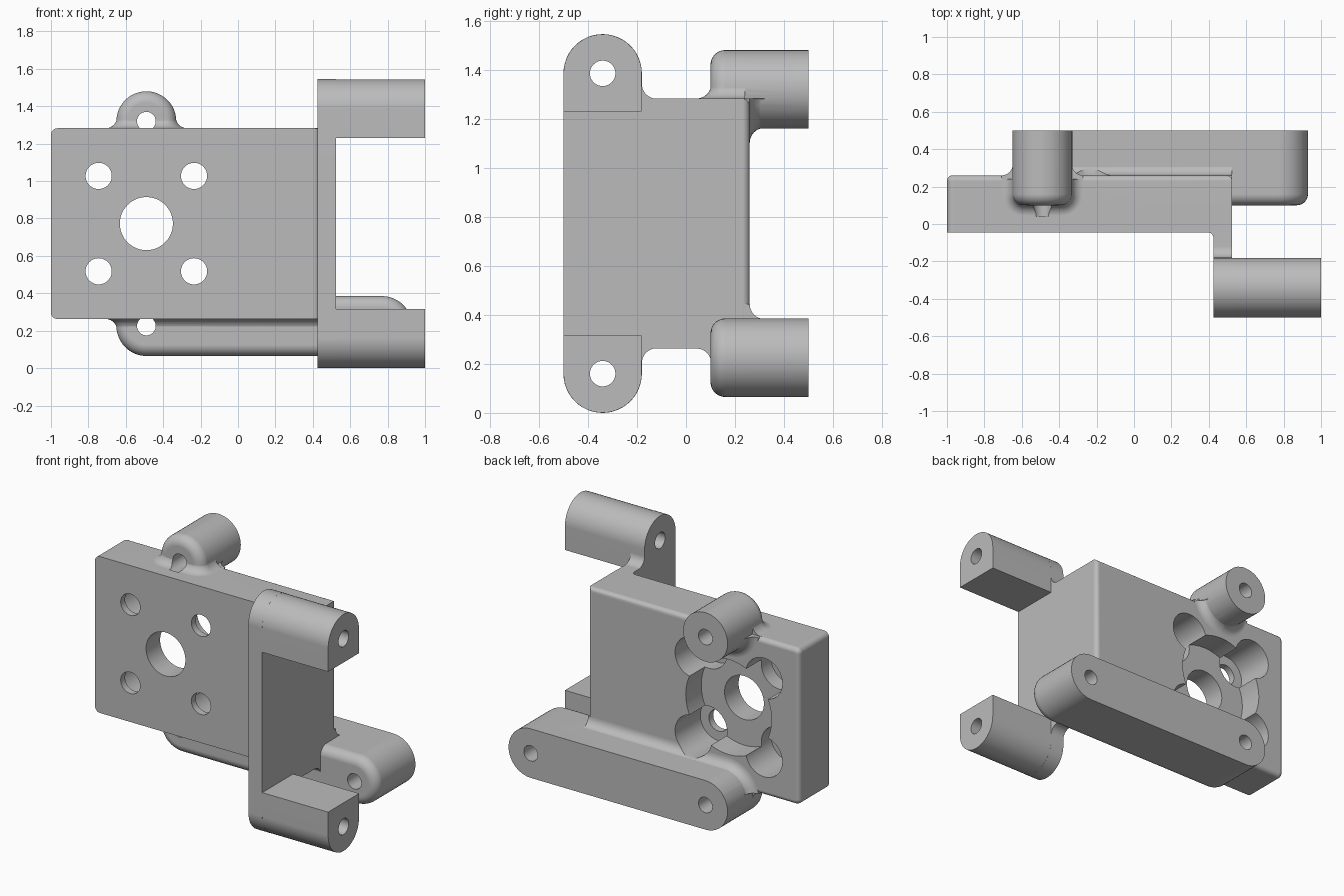
import bpy, bmesh
from math import sin, cos, pi

if "Cube" in bpy.data.objects:
    bpy.data.objects.remove(bpy.data.objects["Cube"])

ZC = 0.7725                      # mid height, everything mirrors about it
HALF = 0.51                      # half height of the plate
LEFT, RIGHT, FRONT, BACK = -1.0, 0.525, -0.045, 0.26
F = 0.06                         # fillet radius
R = 0.16                         # lug and boss radius
STEPS = [k * pi / 16 for k in range(9)]

grey = bpy.data.materials.new("plain grey")
grey.diffuse_color = (0.5, 0.5, 0.5, 1)
grey.use_nodes = True
grey.node_tree.nodes["Principled BSDF"].inputs["Base Color"].default_value = grey.diffuse_color


def loft(name, rings):
    """Closed solid through rings that have equal point counts."""
    bm = bmesh.new()
    rows = [[bm.verts.new(p) for p in ring] for ring in rings]
    n = len(rows[0])
    for a, b in zip(rows, rows[1:]):
        for i in range(n):
            j = (i + 1) % n
            bm.faces.new((a[i], a[j], b[j], b[i]))
    bm.faces.new(rows[0])
    bm.faces.new(rows[-1])
    bmesh.ops.remove_doubles(bm, verts=bm.verts, dist=1e-5)
    bmesh.ops.recalc_face_normals(bm, faces=bm.faces)
    me = bpy.data.meshes.new(name)
    bm.to_mesh(me)
    bm.free()
    me.materials.append(grey)
    ob = bpy.data.objects.new(name, me)
    bpy.context.collection.objects.link(ob)
    return ob


def arc(cx, cy, r, a0, a1, n=8):
    return [(cx + r * cos(a0 + (a1 - a0) * k / n), cy + r * sin(a0 + (a1 - a0) * k / n))
            for k in range(n + 1)]


def combine(body, other, op):
    mod = body.modifiers.new(op, 'BOOLEAN')
    mod.operation, mod.solver, mod.object = op, 'EXACT', other
    bpy.context.view_layer.objects.active = body
    bpy.ops.object.modifier_apply(modifier=mod.name)
    bpy.data.objects.remove(other, do_unlink=True)


def add(body, other):
    combine(body, other, 'UNION')


def drill(body, axis, a, b, r, t0, t1):
    """Round hole; axis x takes (y, z), axis y takes (x, z)."""
    pts = arc(a, b, r, 0, 2 * pi, 48)[:-1]
    rings = [[(t, p, q) if axis == 'x' else (p, t, q) for p, q in pts] for t in (t0, t1)]
    combine(body, loft("hole_cutter", rings), 'DIFFERENCE')


# plate with rounded left corners and rounded back edges
def plate_ring(y, i):
    r = 0.035 - i
    cx, dz = LEFT + 0.035, HALF - 0.035
    pts = arc(cx, ZC + dz, r, pi / 2, pi) + arc(cx, ZC - dz, r, pi, 1.5 * pi)
    pts += [(RIGHT - i, ZC - HALF + i), (RIGHT - i, ZC + HALF - i)]
    return [(x, y, z) for x, z in pts]


E = 0.03
body = loft("bracket", [plate_ring(FRONT, 0)] + [
    plate_ring(BACK - E + E * sin(t), E * (1 - cos(t))) for t in STEPS])

# side flange with rounded ends and inner fillets
LUG_Y, LUG_DZ = -0.34, 0.6125
low = arc(LUG_Y, -LUG_DZ, R, pi, 2 * pi, 24)
low += arc(LUG_Y + R + F, -HALF - F + 0.001, F, pi, pi / 2)
low += [(0.2, -HALF + 0.001)]
profile = low + [(y, -z) for y, z in reversed(low)]
add(body, loft("side_flange", [[(x, y, ZC + z) for y, z in profile]
                               for x in (0.425, RIGHT - 0.0006)]))

# lugs standing out to the right
for s in (-1, 1):
    r = R - 0.0006
    pts = arc(LUG_Y, LUG_DZ, r, 0, pi, 24)
    pts += [(LUG_Y - r, 0.4575), (LUG_Y + r, 0.4575)]
    add(body, loft("lug", [[(x, y, ZC + s * z) for y, z in pts] for x in (0.45, 1.0)]))

# inner fillet between plate and flange
pts = [(0.435, -0.03), (0.395, -0.03)] + arc(0.395, FRONT - 0.03, 0.03, pi / 2, 0)
pts += [(0.435, FRONT - 0.03)]
add(body, loft("inner_fillet", [[(x, y, ZC + s * (HALF - 0.001)) for x, y in pts]
                                for s in (-1, 1)]))

# rear boss on top and long rear bar below
BOSS_X, BAR_X, BOSS_DZ, BOSS_Y, END = -0.49, 0.77, 0.5475, 0.1, 0.5


def stadium(x0, x1, z, r, y):
    pts = arc(x0, z, r, pi / 2, 1.5 * pi, 24) + arc(x1, z, r, -pi / 2, pi / 2, 24)
    return [(x, y, zz) for x, zz in pts]


for name, s, x1 in (("rear_boss", 1, BOSS_X + 0.0001), ("rear_bar", -1, BAR_X)):
    z0 = ZC + s * BOSS_DZ
    rings = [stadium(BOSS_X, x1, z0, R - F * (1 - sin(t)), BOSS_Y + F * (1 - cos(t)))
             for t in STEPS]
    add(body, loft(name, rings + [stadium(BOSS_X, x1, z0, R, END)]))

    # fillet where it leaves the plate edge
    def skirt(d, h):
        xl, xr, r = BOSS_X - R, x1 + R, F + d
        pts = [(xl - d, 0.24)] + arc(xl + F, BOSS_Y + F, r, pi, 1.5 * pi)
        pts += arc(xr - F, BOSS_Y + F, r, 1.5 * pi, 2 * pi) + [(xr + d, 0.24)]
        return [(min(x, RIGHT - 0.001), y, ZC + s * (HALF + h)) for x, y in pts]

    add(body, loft("edge_fillet", [skirt(F, -0.05)] + [
        skirt(F * (1 - sin(t)) - 0.003, F * (1 - cos(t))) for t in STEPS]))

    # fillet where it meets the back of the plate
    def flare(d, y):
        lim = HALF - 0.001
        return [(min(x, RIGHT - 0.001), yy, ZC + s * min(s * (z - ZC), lim))
                for x, yy, z in stadium(BOSS_X, x1, z0, R + d, y)]

    add(body, loft("back_fillet", [flare(F, 0.2)] + [
        flare(F * (1 - sin(t)) - 0.002, BACK + F * (1 - cos(t))) for t in STEPS]))

# motor opening: wide recess, centre hole, four counterbored holes
drill(body, 'y', BOSS_X, ZC, 0.31, 0.10, 0.4)
drill(body, 'y', BOSS_X, ZC, 0.142, -0.2, 0.4)
for sx in (-1, 1):
    for sz in (-1, 1):
        x, z = BOSS_X + sx * 0.255, ZC + sz * 0.255
        drill(body, 'y', x, z, 0.132, 0.0, 0.4)
        drill(body, 'y', x, z, 0.07, -0.2, 0.1)

# pin holes in lugs, boss and bar
for s in (-1, 1):
    drill(body, 'x', LUG_Y, ZC + s * LUG_DZ, 0.052, 0.3, 1.2)
    drill(body, 'y', BOSS_X, ZC + s * BOSS_DZ, 0.05, 0.04, 0.7)
drill(body, 'y', BAR_X, ZC - BOSS_DZ, 0.05, 0.0, 0.7)

# smooth rounds, crisp edges
bpy.ops.object.select_all(action='DESELECT')
body.select_set(True)
bpy.context.view_layer.objects.active = body
bpy.ops.object.shade_smooth_by_angle(angle=pi / 6)
weighted = body.modifiers.new("weighted normals", 'WEIGHTED_NORMAL')
weighted.keep_sharp = True
